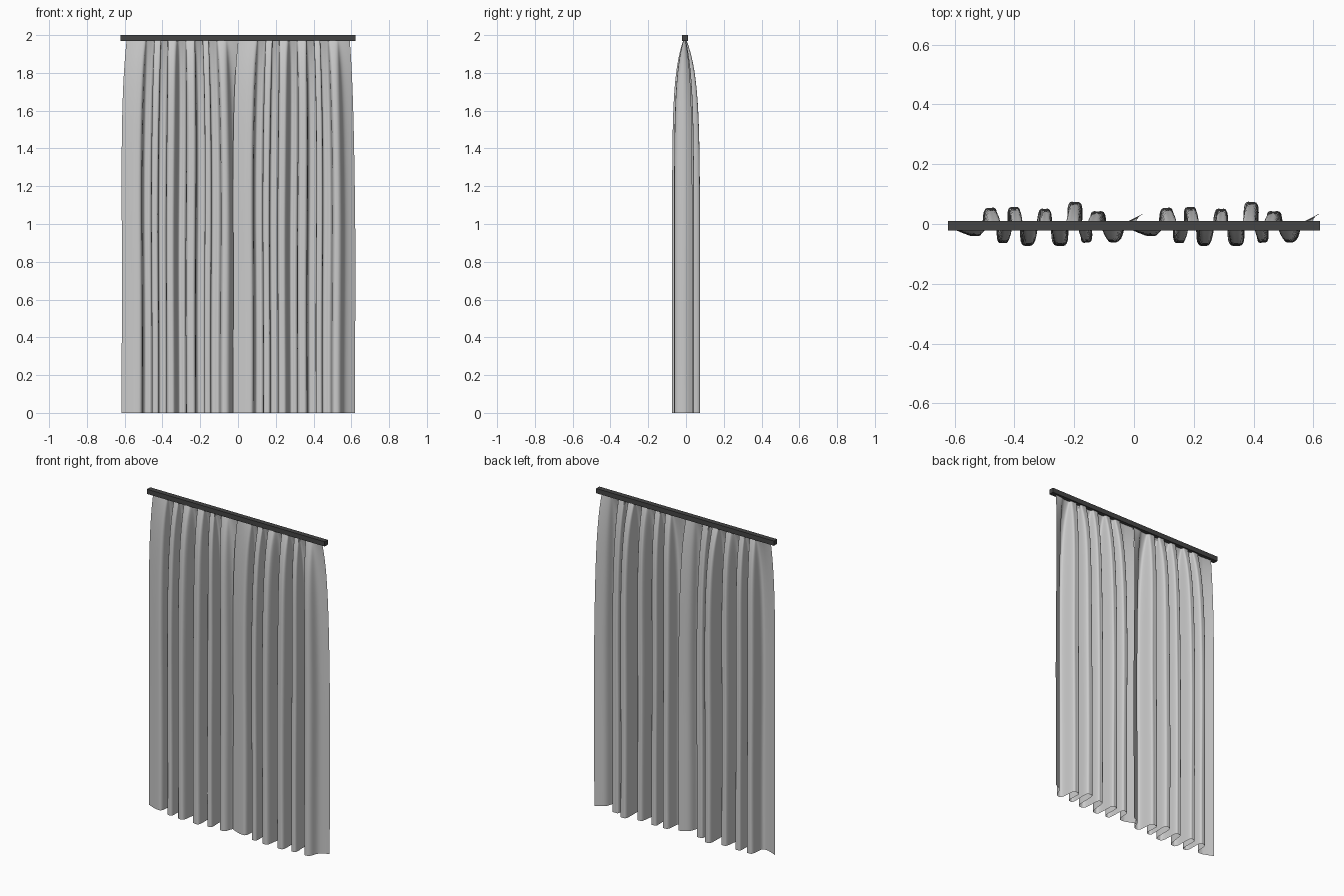
import bpy, bmesh, math
from mathutils import Vector

if "Cube" in bpy.data.objects:
    bpy.data.objects.remove(bpy.data.objects["Cube"])

TOP, PITCH = 1.972, 0.59

# Fold extremes of one panel at the hem: (x, y, half width of the fold crest)
FOLDS = [(-0.54, -0.040, 0.030), (-0.480, 0.054, 0.020), (-0.437, -0.064, 0.018),
         (-0.400, 0.056, 0.019), (-0.354, -0.073, 0.022), (-0.298, 0.050, 0.019),
         (-0.248, -0.073, 0.024), (-0.198, 0.074, 0.022), (-0.160, -0.062, 0.017),
         (-0.122, 0.042, 0.022), (-0.068, -0.062, 0.022)]


def hem_profile():
    """Smooth hem line through the fold crests."""
    pts = [Vector((-0.617, -0.012))]
    for x, y, w in FOLDS:
        pts += [Vector((x - w, y * 0.78)), Vector((x, y)), Vector((x + w, y * 0.78))]
    pts += [Vector((-0.025, 0.002)), Vector((0.029, 0.034))]
    ext = [2 * pts[0] - pts[1]] + pts + [2 * pts[-1] - pts[-2]]
    out = []
    for i in range(1, len(ext) - 2):
        a, b, c, d = ext[i - 1:i + 3]
        for k in range(5):
            t = k / 5
            out.append(0.5 * (2 * b + (c - a) * t + (2 * a - 5 * b + 4 * c - d) * t * t
                              + (3 * b - a - 3 * c + d) * t ** 3))
    return out + [pts[-1]]


def curtain(name, dx):
    """Sheet gathered at the track and opening into folds below."""
    prof = hem_profile()
    bm = bmesh.new()
    rows, n = [], 36
    for r in range(n + 1):
        z = TOP * (1 - (r / n) ** 1.4)
        t = TOP - z
        open_y = 0.12 + 0.88 * (1 - math.exp(-t / 0.18))
        open_x = 0.915 + 0.085 * (1 - math.exp(-t / 0.28))
        row = []
        for p in prof:
            sway = 0.004 * math.sin(2.2 * z + 9 * p.x) * min(1, z) * (1 - math.exp(-t / 0.3))
            x = -0.294 + (p.x + 0.294) * open_x + sway
            y = p.y * open_y - 0.006 * math.exp(-t / 0.3)
            row.append(bm.verts.new((x + dx, y, z)))
        rows.append(row)
    for a, b in zip(rows, rows[1:]):
        for i in range(len(prof) - 1):
            bm.faces.new((a[i], b[i], b[i + 1], a[i + 1])).smooth = True
    me = bpy.data.meshes.new(name)
    bm.to_mesh(me)
    bm.free()
    ob = bpy.data.objects.new(name, me)
    bpy.context.collection.objects.link(ob)


curtain("left_curtain", 0)
curtain("right_curtain", PITCH)

# Dark rectangular curtain track
bpy.ops.mesh.primitive_cube_add(size=1, location=(0, -0.006, 1.985))
track = bpy.context.object
track.name = "curtain_track"
track.scale = (1.246, 0.032, 0.03)
bpy.ops.object.transform_apply(location=False, rotation=False, scale=True)
dark = bpy.data.materials.new("dark_track")
dark.diffuse_color = (0.06, 0.06, 0.06, 1)
dark.use_nodes = True
dark.node_tree.nodes["Principled BSDF"].inputs["Base Color"].default_value = dark.diffuse_color
track.data.materials.append(dark)
